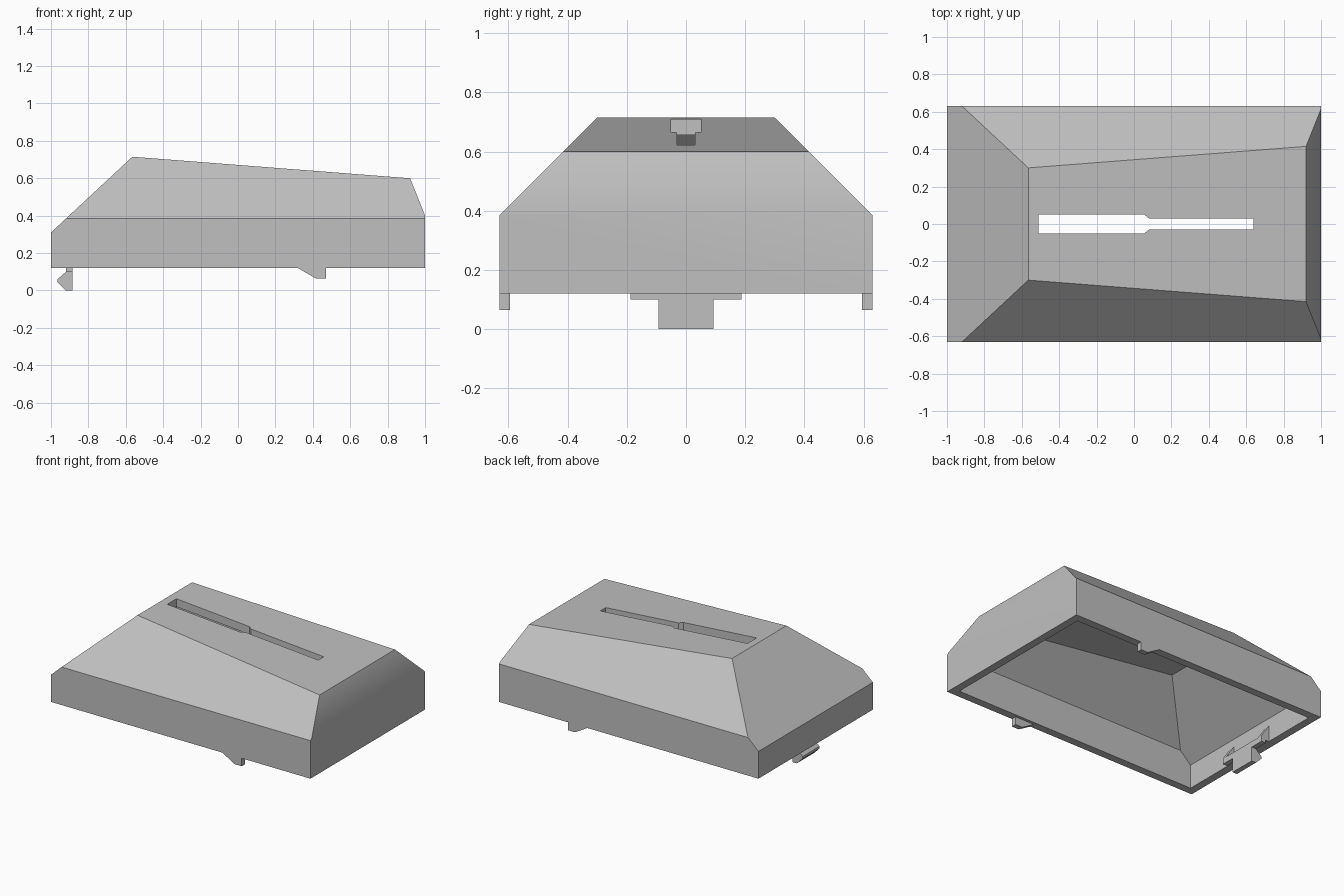
import bpy
import bmesh
from mathutils import Vector

cube = bpy.data.objects.get("Cube")
if cube:
    bpy.data.objects.remove(cube, do_unlink=True)

grey = bpy.data.materials.new("plain grey")
grey.use_nodes = True
grey.diffuse_color = (0.53, 0.53, 0.53, 1)
grey.node_tree.nodes["Principled BSDF"].inputs["Base Color"].default_value = grey.diffuse_color

HALF_Y, BASE, WALL = 0.63, 0.12, 0.055


def finish(bm, name):
    bmesh.ops.recalc_face_normals(bm, faces=bm.faces)
    mesh = bpy.data.meshes.new(name)
    bm.to_mesh(mesh)
    bm.free()
    mesh.materials.append(grey)
    obj = bpy.data.objects.new(name, mesh)
    bpy.context.collection.objects.link(obj)
    return obj


def prism(name, points, start, end):
    """Extrude an outline given by 3D points from offset start to offset end."""
    bm = bmesh.new()
    start, end = Vector(start), Vector(end)
    face = bm.faces.new([bm.verts.new(Vector(p) + start) for p in points])
    top = bmesh.ops.extrude_face_region(bm, geom=[face])["geom"]
    verts = [v for v in top if isinstance(v, bmesh.types.BMVert)]
    bmesh.ops.translate(bm, verts=verts, vec=end - start)
    return finish(bm, name)


def side_prism(name, profile, y0, y1):
    return prism(name, [(x, 0, z) for x, z in profile], (0, y0, 0), (0, y1, 0))


def housing(name, inset, bottom):
    """Sloped block cut from a cuboid, every plane moved inward by inset."""
    bm = bmesh.new()
    bmesh.ops.create_cube(bm, size=4)
    planes = [
        ((-1, 0, 0), (-1, 0, 0)), ((1, 0, 0), (1, 0, 0)),
        ((0, HALF_Y, 0), (0, 1, 0)), ((0, -HALF_Y, 0), (0, -1, 0)),
        ((0, HALF_Y, 0.385), (0, 1, 1)), ((0, -HALF_Y, 0.385), (0, -1, 1)),
        ((-1, 0, 0.31), (-0.405, 0, 0.435)),
        ((1, 0, 0.4), (0.2, 0, 0.08)),
        ((-0.565, 0, 0.715), (0.115, 0, 1.485)),
    ]
    cuts = [(Vector(p) - Vector(n).normalized() * inset, n) for p, n in planes]
    cuts.append((Vector((0, 0, bottom)), (0, 0, -1)))
    for point, normal in cuts:
        cut = bmesh.ops.bisect_plane(
            bm, geom=bm.verts[:] + bm.edges[:] + bm.faces[:], dist=1e-5,
            plane_co=point, plane_no=normal, clear_outer=True)
        edges = [e for e in cut["geom_cut"] if isinstance(e, bmesh.types.BMEdge)]
        bmesh.ops.holes_fill(bm, edges=[e for e in edges if e.is_boundary], sides=0)
    return finish(bm, name)


# Hollow cover, open underneath
cover = housing("cover", 0, BASE)
cavity = housing("cavity_cutter", WALL, -0.2)

# Stepped slot through the sloping top
half = [(-0.51, 0.05), (0.055, 0.05), (0.08, 0.03), (0.64, 0.03)]
outline = half + [(x, -y) for x, y in reversed(half)]
slot = prism("slot_cutter", [(x, y, 0) for x, y in outline], (0, 0, 0.45), (0, 0, 1))

for cutter in (cavity, slot):
    cutter.hide_render = True
    mod = cover.modifiers.new("cut", "BOOLEAN")
    mod.operation, mod.solver, mod.object = "DIFFERENCE", "EXACT", cutter
    bpy.context.view_layer.objects.active = cover
    bpy.ops.object.modifier_apply(modifier=mod.name)
    bpy.data.objects.remove(cutter, do_unlink=True)

bpy.ops.object.select_all(action="DESELECT")
cover.select_set(True)
bpy.context.view_layer.objects.active = cover
bpy.ops.object.shade_smooth_by_angle()

# Locating tabs under the long walls
tab = [(0.32, BASE), (0.415, 0.065), (0.47, 0.065), (0.47, BASE)]
side_prism("left_side_tab", tab, HALF_Y - 0.035, HALF_Y)
side_prism("right_side_tab", tab, -HALF_Y, 0.035 - HALF_Y)

# Snap hook with its mounting bar and two gussets
hook = [(-0.885, 0.1), (-0.885, 0), (-0.92, 0), (-0.965, 0.045),
        (-0.965, 0.06), (-0.92, 0.1)]
side_prism("snap_hook", hook, -0.093, 0.093)
bar = [(-0.92, 0.1), (-0.885, 0.1), (-0.885, 0.14), (-0.95, 0.14), (-0.95, BASE), (-0.92, BASE)]
side_prism("hook_bar", bar, -0.188, 0.188)
gusset = [(-0.885, 0.14), (-0.95, 0.24), (-0.95, 0.14)]
for name, y in (("back_gusset", 0.153), ("front_gusset", -0.188)):
    side_prism(name, gusset, y, y + 0.035)
